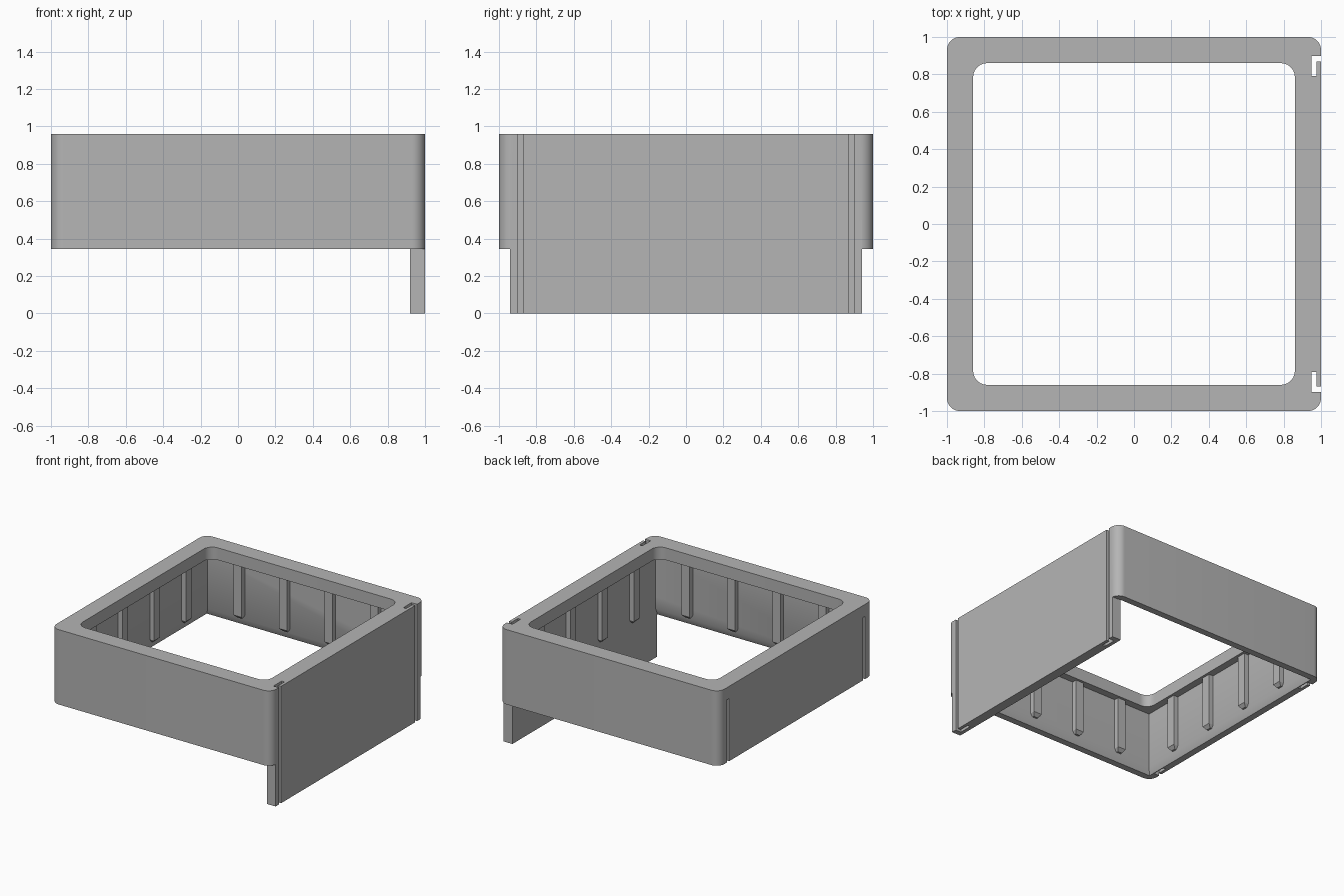
import bpy, bmesh
from math import sin, cos, pi

cube = bpy.data.objects.get("Cube")
if cube:
    bpy.data.objects.remove(cube, do_unlink=True)

TOP, RIM, FLANGE = 0.96, 0.345, 0.86   # top, collar underside, flange underside
WALL, OPENING = 0.92, 0.86             # half sizes of cavity and opening

grey = bpy.data.materials.new("plain grey")
grey.use_nodes = True
colour = (0.46, 0.46, 0.46, 1)
grey.diffuse_color = colour
grey.node_tree.nodes["Principled BSDF"].inputs["Base Color"].default_value = colour


def loft(name, sections):
    """Solid through matching outlines, each given as (outline, z)."""
    bm = bmesh.new()
    rings = [[bm.verts.new((x, y, z)) for x, y in pts] for pts, z in sections]
    n = len(rings[0])
    for a, b in zip(rings, rings[1:]):
        for i in range(n):
            j = (i + 1) % n
            bm.faces.new((a[i], a[j], b[j], b[i]))
    bm.faces.new(rings[0][::-1])
    bm.faces.new(rings[-1])
    bmesh.ops.recalc_face_normals(bm, faces=bm.faces)
    mesh = bpy.data.meshes.new(name)
    bm.to_mesh(mesh)
    bm.free()
    mesh.materials.append(grey)
    obj = bpy.data.objects.new(name, mesh)
    bpy.context.collection.objects.link(obj)
    return obj


def rect(x0, x1, y0, y1):
    return [(x0, y0), (x1, y0), (x1, y1), (x0, y1)]


def square(h):
    return rect(-h, h, -h, h)


def rounded(h, r, steps=10):
    pts = []
    for k, (sx, sy) in enumerate(((1, 1), (-1, 1), (-1, -1), (1, -1))):
        for i in range(steps + 1):
            a = (k + i / steps) * pi / 2
            pts.append((sx * (h - r) + r * cos(a), sy * (h - r) + r * sin(a)))
    return pts


def combine(target, tool, operation):
    mod = target.modifiers.new(operation.lower(), "BOOLEAN")
    mod.operation, mod.solver, mod.object = operation, "EXACT", tool
    bpy.context.view_layer.objects.active = target
    bpy.ops.object.modifier_apply(modifier=mod.name)
    bpy.data.objects.remove(tool, do_unlink=True)


# Collar: rounded block, hollowed below the flange, inner bottom edge chamfered
collar = loft("collar", [(rounded(1, 0.07), RIM), (rounded(1, 0.07), TOP)])
combine(collar, loft("cavity_cutter", [(square(0.97), RIM - 0.055), (square(0.945), RIM),
                                       (square(WALL), 0.40), (square(WALL), FLANGE)]), "DIFFERENCE")
combine(collar, loft("opening_cutter", [(rounded(OPENING, 0.075), RIM - 0.1),
                                        (rounded(OPENING, 0.075), TOP + 0.1)]), "DIFFERENCE")

# Long side panel reaching down to the ground
panel = rect(WALL, 1, -0.94, 0.94)
combine(collar, loft("side_panel", [(panel, 0), (panel, 0.5)]), "UNION")

# L-shaped connector slots: open through the long side, blind on the other
for side, low, high in ((1, -0.1, TOP + 0.1), (-1, RIM - 0.1, FLANGE)):
    for s in (1, -1):
        hook = [(side * x, s * y) for x, y in
                ((0.95, 0.79), (0.975, 0.79), (0.975, 0.87), (1.05, 0.87), (1.05, 0.897), (0.95, 0.897))]
        combine(collar, loft("slot_cutter", [(hook, low), (hook, high)]), "DIFFERENCE")

bpy.ops.object.select_all(action="DESELECT")
collar.select_set(True)
bpy.context.view_layer.objects.active = collar
bpy.ops.object.shade_smooth_by_angle(angle=0.5)

# Stiffening ribs under the flange, four per wall, with bevelled lower ends
for w, wall in enumerate(("left", "back", "right", "front")):
    for i in range(4):
        c = (i - 1.5) * 0.413
        full = rect(WALL - 0.04, WALL + 0.01, c - 0.037, c + 0.037)
        tip = rect(WALL - 0.015, WALL + 0.01, c - 0.02, c + 0.02)
        rib = loft(f"{wall}_rib_{i + 1}", [(tip, 0.41), (full, 0.435), (full, FLANGE + 0.01)])
        rib.rotation_euler.z = w * pi / 2
